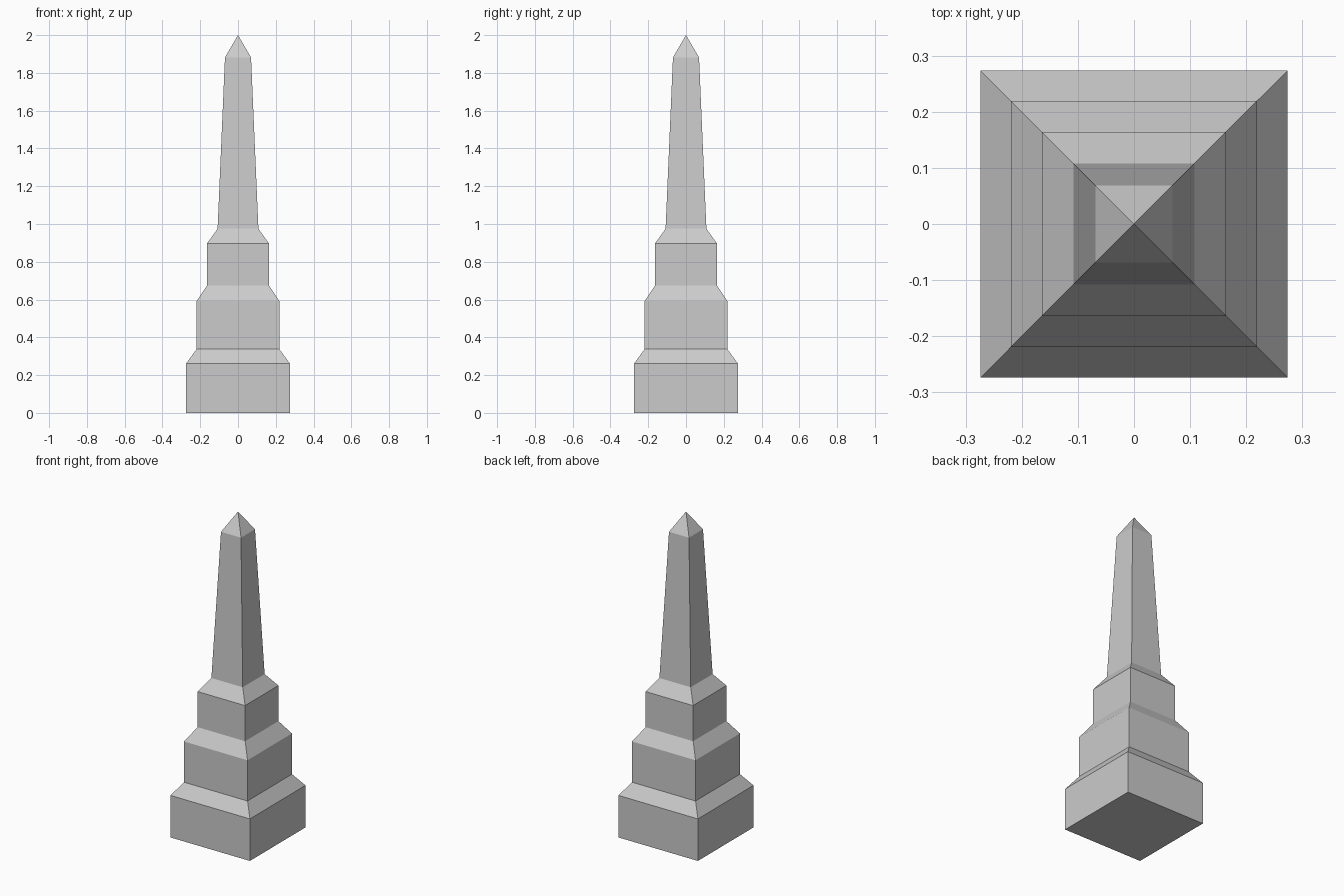
import bpy, bmesh

if "Cube" in bpy.data.objects:
    bpy.data.objects.remove(bpy.data.objects["Cube"])

# Square half-width and height at each level, ground to shoulder of the tip
PROFILE = [
    (0.274, 0.0), (0.274, 0.262),      # plinth
    (0.219, 0.338), (0.219, 0.592),    # middle tier
    (0.164, 0.675), (0.164, 0.897),    # upper tier
    (0.108, 0.975), (0.069, 1.882),    # tapered shaft
]
TIP_Z = 2.0


def square_ring(bm, half, z):
    return [bm.verts.new((sx * half, sy * half, z))
            for sx, sy in ((-1, -1), (1, -1), (1, 1), (-1, 1))]


bm = bmesh.new()
rings = [square_ring(bm, half, z) for half, z in PROFILE]

# Underside
bm.faces.new(rings[0][::-1])

# Walls and sloping shoulders
for low, high in zip(rings, rings[1:]):
    for i in range(4):
        j = (i + 1) % 4
        bm.faces.new((low[i], low[j], high[j], high[i]))

# Pyramid tip
tip = bm.verts.new((0, 0, TIP_Z))
for i in range(4):
    bm.faces.new((rings[-1][i], rings[-1][(i + 1) % 4], tip))

bmesh.ops.recalc_face_normals(bm, faces=bm.faces)
mesh = bpy.data.meshes.new("obelisk")
bm.to_mesh(mesh)
bm.free()
bpy.context.collection.objects.link(bpy.data.objects.new("obelisk", mesh))
